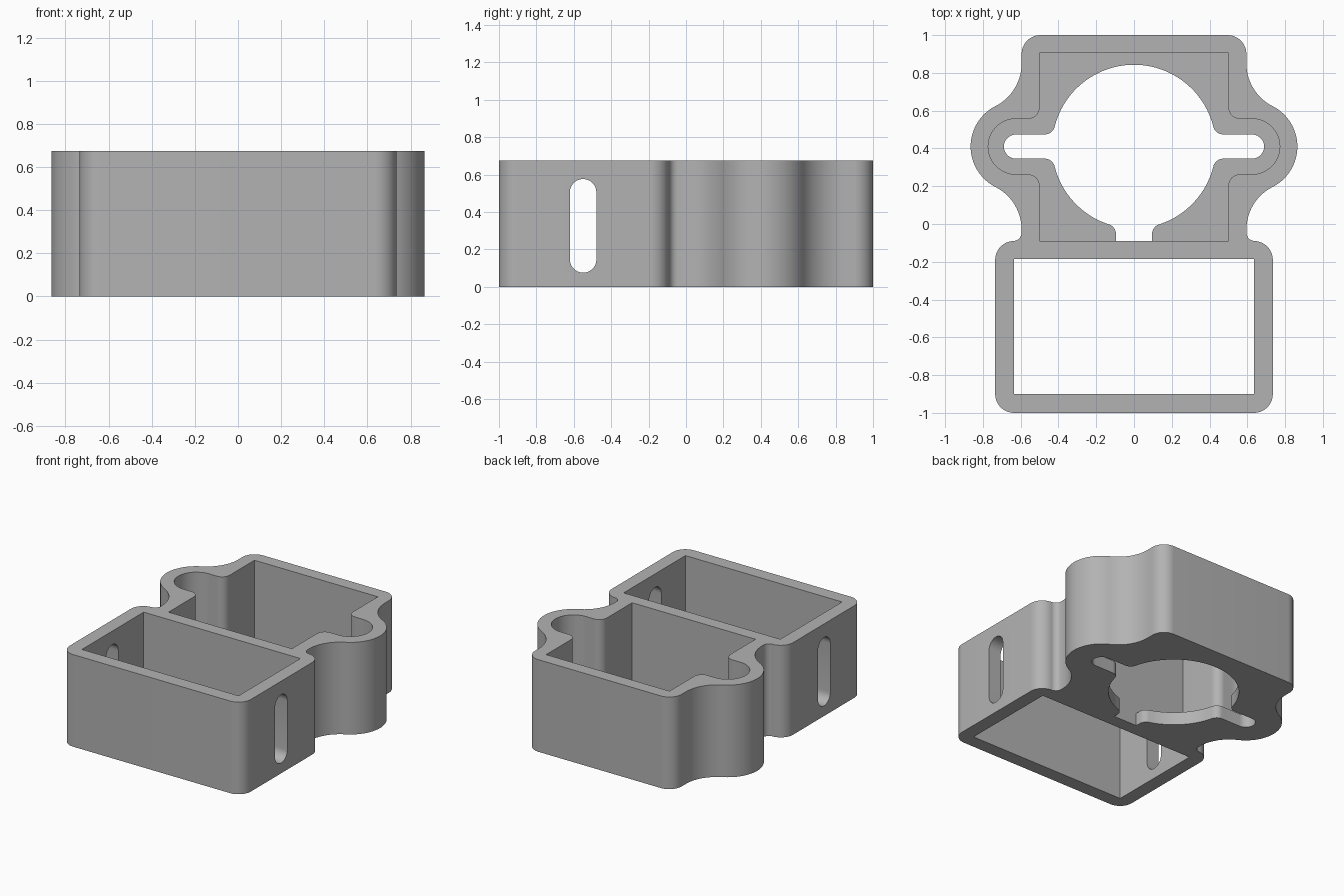
import bpy, bmesh
from math import sin, cos, radians, sqrt

if "Cube" in bpy.data.objects:
    bpy.data.objects.remove(bpy.data.objects["Cube"])

HEIGHT, FLOOR = 0.675, 0.094
EAR_X, MID_Y = 0.625, 0.41      # centre of the side lobes

grey = bpy.data.materials.new("plain grey")
grey.use_nodes = True
grey.diffuse_color = (0.45, 0.45, 0.45, 1)
grey.node_tree.nodes["Principled BSDF"].inputs["Base Color"].default_value = (0.45, 0.45, 0.45, 1)


def arc(cx, cy, r, start, end, steps=14):
    angles = [radians(start + (end - start) * i / steps) for i in range(steps + 1)]
    return [(cx + r * cos(a), cy + r * sin(a)) for a in angles]


def both_sides(half):
    """Close a right-hand path by mirroring it over x = 0."""
    return half + [(-x, y) for x, y in reversed(half)]


def flip_y(path):
    """Mirror a path over the lobe axis, keeping its direction."""
    return [(x, 2 * MID_Y - y) for x, y in reversed(path)]


def prism(name, outline, low, high, axis="z"):
    bm = bmesh.new()
    place = (lambda u, v: (u, v, low)) if axis == "z" else (lambda u, v: (low, u, v))
    face = bm.faces.new([bm.verts.new(place(u, v)) for u, v in outline])
    top = bmesh.ops.extrude_face_region(bm, geom=[face])["geom"]
    shift = (0, 0, high - low) if axis == "z" else (high - low, 0, 0)
    bmesh.ops.translate(bm, vec=shift, verts=[g for g in top if isinstance(g, bmesh.types.BMVert)])
    bmesh.ops.recalc_face_normals(bm, faces=bm.faces)
    mesh = bpy.data.meshes.new(name)
    bm.to_mesh(mesh)
    bm.free()
    mesh.materials.append(grey)
    obj = bpy.data.objects.new(name, mesh)
    bpy.context.collection.objects.link(obj)
    return obj


# Outer body: rounded box, neck and lobed housing
R = 0.2535
waist = arc(EAR_X + 0.2235, MID_Y - 0.44, R, 180, 117)
body = prism("holder_body", both_sides(
    arc(0.635, -0.9, 0.1, -90, 0) + arc(0.635, -0.19, 0.1, 0, 90)
    + arc(0.64, -0.045, 0.045, 270, 180) + waist
    + arc(EAR_X, MID_Y, 0.24, -63, 63, 32)[1:-1]
    + flip_y(waist) + arc(0.495, 0.9, 0.1, 0, 90)), 0, HEIGHT)

# Floor opening: circle with side slots and a front notch
r, f, slot, notch = 0.433, 0.055, 0.064, 0.095
sx, sy = sqrt((r + f) ** 2 - (slot + f) ** 2), slot + f
nx = notch + f
ny = sqrt((r + f) ** 2 - nx ** 2)
k = r / (r + f)
from math import atan2, degrees
a_slot, a_notch = degrees(atan2(sy, sx)), degrees(atan2(ny, nx))
slot_fillet = arc(sx, MID_Y - sy, f, 180 - a_slot, 90)
opening = ([(notch, -0.09)] + arc(nx, MID_Y - ny, f, 180, 180 - a_notch)
           + arc(0, MID_Y, r, -a_notch, -a_slot, 20)[1:-1] + slot_fillet
           + arc(EAR_X, MID_Y, slot, -90, 90) + flip_y(slot_fillet)
           + arc(0, MID_Y, r, a_slot, 90, 24)[1:-1])
opening_cut = prism("floor_opening_cutter", both_sides(opening) + [], -0.1, 0.2)

# Rear pocket above the floor, with lobes at the sides
shoulder = arc(0.56, MID_Y - 0.207, 0.06, 180, 90)
pocket = ([(0.5, -0.09)] + shoulder + arc(EAR_X, MID_Y, 0.147, -90, 90, 24)
          + flip_y(shoulder) + [(0.5, 0.905)])
pocket_cut = prism("pocket_cutter", both_sides(pocket), FLOOR, 1)

# Front rectangular opening and the upright slots in its side walls
front_cut = prism("front_opening_cutter", both_sides([(0.635, -0.9), (0.635, -0.185)]), -0.1, 1)
slot_cut = prism("side_slot_cutter", arc(-0.55, 0.505, 0.071, 0, 180)
                 + arc(-0.55, 0.146, 0.071, 180, 360), -1, 1, "x")

bpy.context.view_layer.objects.active = body
for cutter in (opening_cut, pocket_cut, front_cut, slot_cut):
    cutter.hide_render = True
    mod = body.modifiers.new("cut", "BOOLEAN")
    mod.operation, mod.solver, mod.object = "DIFFERENCE", "EXACT", cutter
    bpy.ops.object.modifier_apply(modifier=mod.name)
    bpy.data.objects.remove(cutter)

bpy.ops.object.select_all(action="DESELECT")
body.select_set(True)
bpy.ops.object.shade_smooth_by_angle(angle=radians(30))
